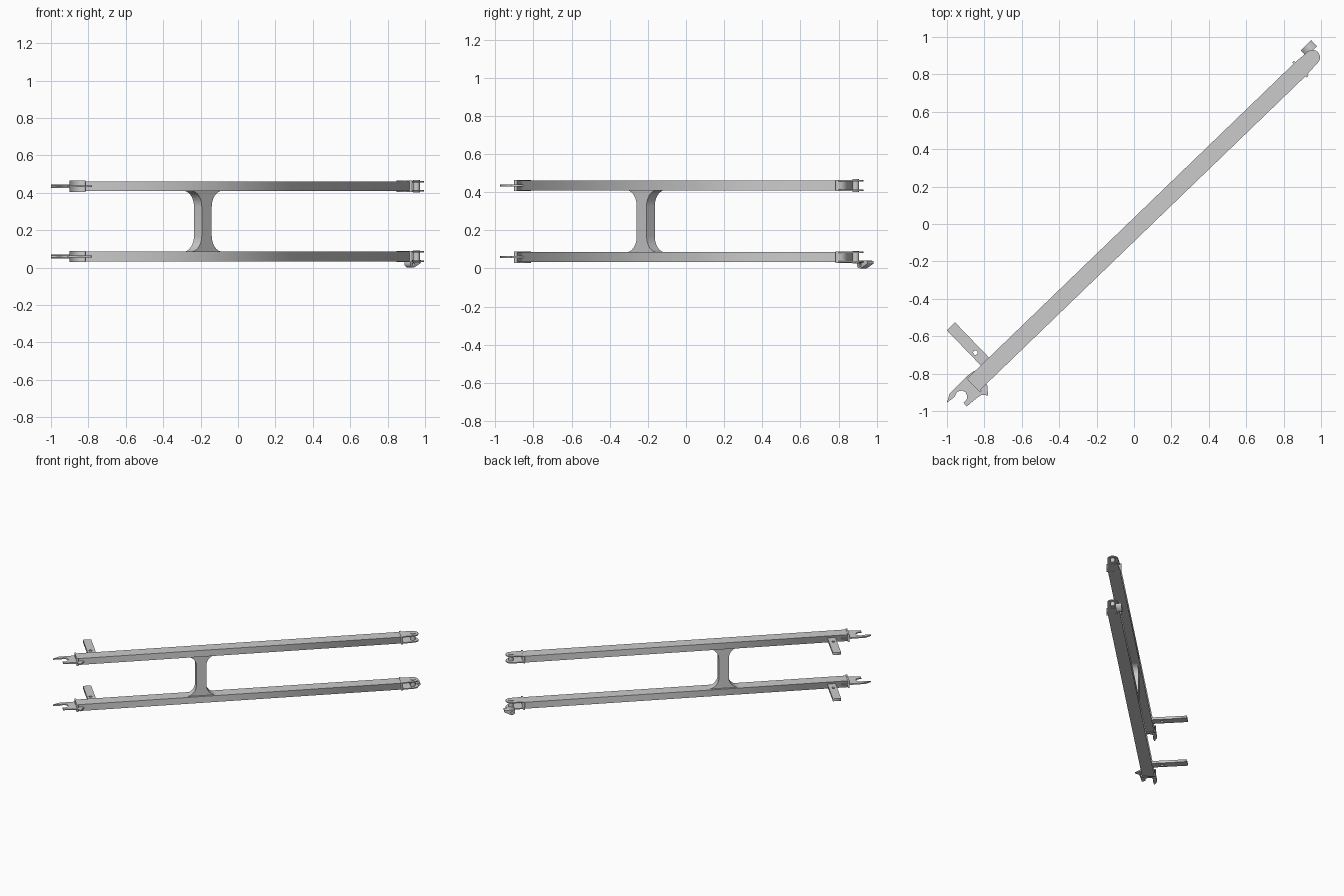
import bpy
from math import radians, cos, sin, pi
from mathutils import Matrix

cube = bpy.data.objects.get("Cube")
if cube:
    bpy.data.objects.remove(cube, do_unlink=True)

# Local frame: x along the beams, y across them, z up
FRAME = Matrix.Translation((0, -0.03, 0)) @ Matrix.Rotation(radians(43.96), 4, 'Z')
UPRIGHT = Matrix.Rotation(radians(90), 4, 'X')


def arc(cx, cy, rx, ry, a0, a1, n=10):
    return [(cx + rx * cos(radians(a0 + (a1 - a0) * i / n)),
             cy + ry * sin(radians(a0 + (a1 - a0) * i / n))) for i in range(n + 1)]


def circle(cx, cy, r):
    return arc(cx, cy, r, r, 0, 360, 20)[:-1]


def prism(name, outlines, thickness, matrix):
    """Extrude a filled outline (extra outlines become holes) about its plane."""
    curve = bpy.data.curves.new(name, 'CURVE')
    curve.dimensions = '2D'
    curve.fill_mode = 'BOTH'
    curve.extrude = thickness / 2
    for pts in outlines:
        spline = curve.splines.new('POLY')
        spline.points.add(len(pts) - 1)
        for p, (x, y) in zip(spline.points, pts):
            p.co = (x, y, 0, 1)
        spline.use_cyclic_u = True
    temp = bpy.data.objects.new(name + "_outline", curve)
    bpy.context.collection.objects.link(temp)
    graph = bpy.context.evaluated_depsgraph_get()
    mesh = bpy.data.meshes.new_from_object(temp.evaluated_get(graph))
    bpy.data.objects.remove(temp, do_unlink=True)
    obj = bpy.data.objects.new(name, mesh)
    obj.matrix_world = matrix
    bpy.context.collection.objects.link(obj)
    return obj


def box(name, x0, x1, y0, y1, z, height):
    outline = [(x0, y0), (x1, y0), (x1, y1), (x0, y1)]
    return prism(name, [outline], height, FRAME @ Matrix.Translation((0, 0, z)))


def smooth(obj):
    bpy.ops.object.select_all(action='DESELECT')
    obj.select_set(True)
    bpy.context.view_layer.objects.active = obj
    bpy.ops.object.shade_smooth_by_angle(angle=radians(30))


# Outlines shared by both beams
START, END, PIN = -1.191, 1.236, 1.326
hook = [(-1, -.955), (-.985, -.905), (-.95, -.87), (-.895, -.815), (-.855, -.785),
        (-.785, -.86), (-.78, -.917), (-.815, -.913), (-.84, -.93), (-.895, -.976),
        (-.912, -.955), (-.895, -.94), (-.892, -.92), (-.9, -.9), (-.92, -.89),
        (-.945, -.897), (-.96, -.925)]
ear = [(END, .046)] + arc(PIN, 0, .04, .04, 80, -80, 14) + [(END, -.046)]
arm = [(-1.094, .04), (-1.033, .04), (-1.033, .307), (-1.094, .307)]

for level, z in (("lower", .059), ("upper", .435)):
    # Long beam with an end plate on each end
    box(level + "_beam", START, END, -.046, .046, z, .052)
    box(level + "_hook_end_plate", START - .006, START + .006, -.056, .056, z, .06)
    box(level + "_clevis_end_plate", END - .006, END + .006, -.056, .056, z, .06)

    # Open hook and side arm
    at = Matrix.Translation((0, 0, z))
    prism(level + "_hook", [hook], .01, at)
    prism(level + "_side_arm", [arm, circle(-1.067, .115, .012)], .02, FRAME @ at)

    # Clevis ears joined by a vertical pin
    for side, dz in (("top", .025), ("bottom", -.025)):
        smooth(prism(f"{level}_clevis_{side}_ear", [ear], .008,
                     FRAME @ Matrix.Translation((0, 0, z + dz))))
    smooth(prism(level + "_clevis_pin", [circle(PIN, 0, .018)], .066, FRAME @ at))

# Flared post joining the beams
waist, flare, low, high, rise = .037, .115, .085, .41, .085
run = flare - waist
right = arc(flare, low + rise, run, rise, 270, 180) + arc(flare, high - rise, run, rise, 180, 90)
post = right + [(-x, z) for x, z in reversed(right)]
smooth(prism("connecting_post", [post], .06,
             FRAME @ Matrix.Translation((-.261, 0, 0)) @ UPRIGHT))

# Latch lug hanging beside the lower clevis
lug = [(-.039, .042), (-.039, .012), (-.03, .003), (-.018, 0), (-.008, .002),
       (.039, .024), (.039, .04)]
prism("latch_lug", [lug, circle(-.016, .018, .009)], .044,
      FRAME @ Matrix.Translation((1.346, .049, 0)) @ UPRIGHT)
box("latch_strap", 1.308, 1.344, -.02, .03, .034, .01)
